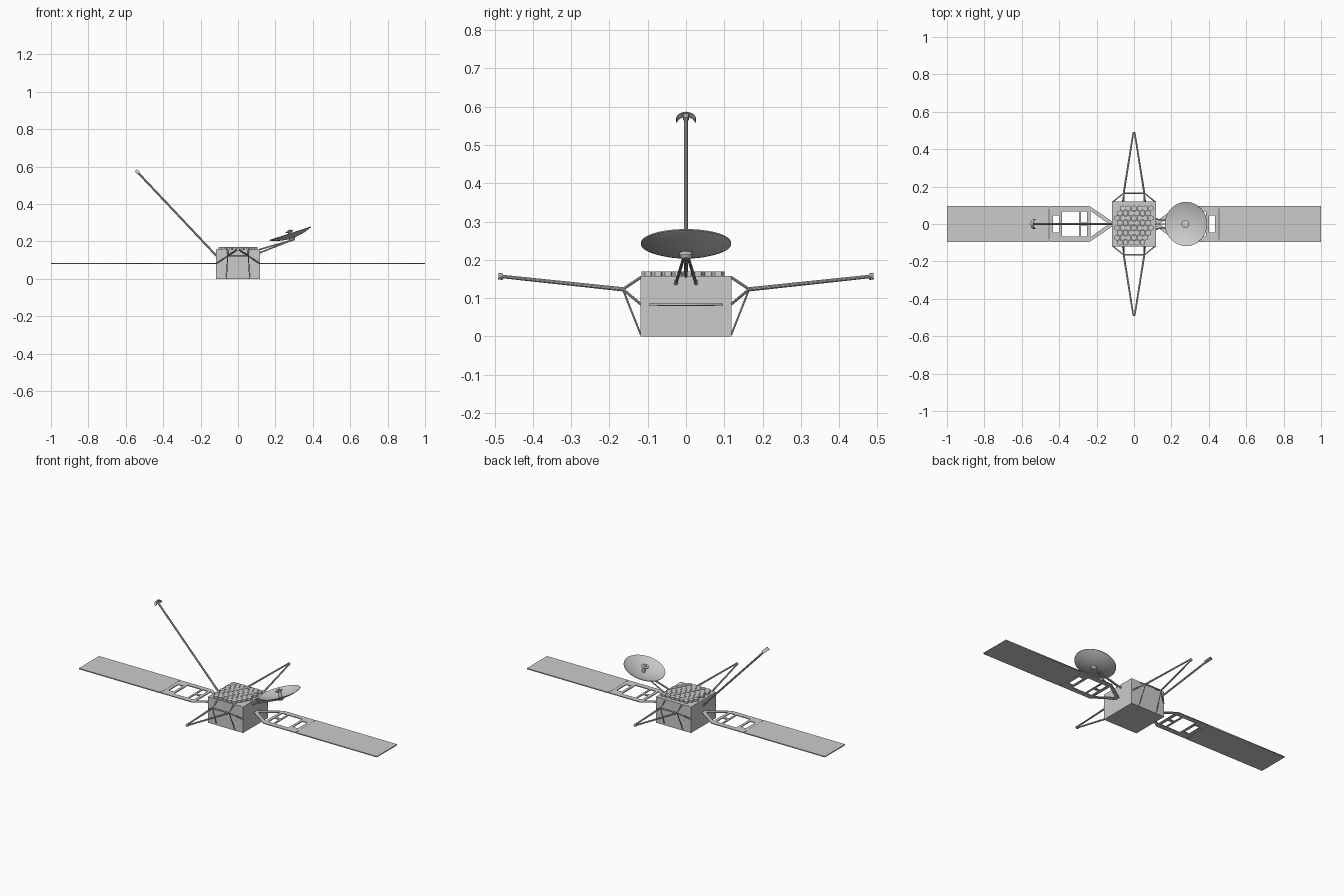
import bpy, bmesh, math
from mathutils import Vector, Matrix

if "Cube" in bpy.data.objects:
    bpy.data.objects.remove(bpy.data.objects["Cube"])


def finish(name, bm, smooth=False):
    bmesh.ops.recalc_face_normals(bm, faces=bm.faces)
    me = bpy.data.meshes.new(name)
    bm.to_mesh(me)
    bm.free()
    ob = bpy.data.objects.new(name, me)
    bpy.context.collection.objects.link(ob)
    if smooth:
        bpy.ops.object.select_all(action='DESELECT')
        ob.select_set(True)
        bpy.context.view_layer.objects.active = ob
        bpy.ops.object.shade_smooth_by_angle(angle=math.radians(35))
    return ob


def add_box(bm, lo, hi):
    lo, hi = Vector(lo), Vector(hi)
    m = Matrix.Translation((lo + hi) / 2) @ Matrix.Diagonal((*(hi - lo), 1))
    bmesh.ops.create_cube(bm, size=1, matrix=m)


def add_rod(bm, a, b, r1, r2=None, sides=10):
    a, b = Vector(a), Vector(b)
    d = b - a
    m = Matrix.Translation((a + b) / 2) @ d.to_track_quat('Z', 'Y').to_matrix().to_4x4()
    bmesh.ops.create_cone(bm, cap_ends=True, segments=sides, radius1=r1,
                          radius2=r1 if r2 is None else r2, depth=d.length, matrix=m)


def lathe(name, profile, matrix, steps=48):
    bm = bmesh.new()
    vs = [bm.verts.new((r, 0, z)) for r, z in profile]
    es = [bm.edges.new(p) for p in zip(vs, vs[1:])]
    bmesh.ops.spin(bm, geom=vs + es, cent=(0, 0, 0), axis=(0, 0, 1),
                   angle=math.tau, steps=steps)
    bmesh.ops.remove_doubles(bm, verts=bm.verts, dist=1e-5)
    bm.transform(matrix)
    return finish(name, bm, True)


def plate(name, outlines, z, half, turn):
    # flat plate with holes from a filled 2D curve
    cu = bpy.data.curves.new(name, 'CURVE')
    cu.dimensions = '2D'
    cu.fill_mode = 'BOTH'
    cu.extrude = half
    for pts in outlines:
        sp = cu.splines.new('POLY')
        sp.points.add(len(pts) - 1)
        for p, (x, y) in zip(sp.points, pts):
            p.co = (x, y, 0, 1)
        sp.use_cyclic_u = True
    ob = bpy.data.objects.new(name, cu)
    bpy.context.collection.objects.link(ob)
    ob.location.z = z
    ob.rotation_euler.z = turn
    bpy.ops.object.select_all(action='DESELECT')
    ob.select_set(True)
    bpy.context.view_layer.objects.active = ob
    bpy.ops.object.convert(target='MESH')


def rect(x0, x1, y0, y1):
    return [(x0, y0), (x1, y0), (x1, y1), (x0, y1)]


# main body
bm = bmesh.new()
add_box(bm, (-0.117, -0.119, 0), (0.117, 0.119, 0.158))
finish('body', bm)

# hexagonal tiles on the roof, two opposite corners left bare
bm = bmesh.new()
for row in range(8):
    y = 0.084 - row * 0.0262
    for col in range(-4, 5):
        x = col * 0.0302 + (0.0151 if row % 2 else 0)
        if abs(x) > 0.104 or x - y > 0.145 or y - x > 0.165:
            continue
        bmesh.ops.create_cone(bm, cap_ends=True, segments=6, radius1=0.0163, radius2=0.0163,
                              depth=0.014, matrix=Matrix.Translation((x, y, 0.163)))
finish('roof_tiles', bm)

# solar wings: cut-out frame, panel and hinge on each side
W, Z = 0.097, 0.083
frame = [[(0.452, -W), (0.452, W), (0.24, W), (0.114, 0.012), (0.114, -0.012), (0.24, -W)],
         rect(0.40, 0.433, -0.045, 0.045),
         rect(0.294, 0.385, -0.067, 0.067),
         rect(0.25, 0.283, 0.008, 0.067), rect(0.25, 0.283, -0.067, -0.008),
         [(0.232, -0.07), (0.232, 0.07), (0.14, 0.004), (0.14, -0.004)]]
for side, turn in (('right', 0), ('left', math.pi)):
    plate(side + '_wing_frame', frame, Z, 0.0025, turn)
    plate(side + '_solar_panel', [rect(0.456, 1.0, -W, W)], Z, 0.003, turn)
    bm = bmesh.new()
    add_rod(bm, (0.454, -0.075, Z), (0.454, 0.075, Z), 0.0035)
    bm.transform(Matrix.Rotation(turn, 4, 'Z'))
    finish(side + '_wing_hinge', bm, True)

# front and back A-shaped booms with their bracing struts
for name, s in (('front', -1), ('back', 1)):
    bm = bmesh.new()
    for k in (-1, 1):
        knee = (k * 0.055, s * 0.165, 0.123)
        add_rod(bm, knee, (k * 0.004, s * 0.486, 0.157), 0.0055, 0.0045)
        add_rod(bm, knee, (k * 0.055, s * 0.117, 0.155), 0.0035)
        add_rod(bm, knee, (k * 0.115, s * 0.117, 0.083), 0.0035)
        add_rod(bm, knee, (k * 0.062, s * 0.118, 0.004), 0.0025)
    add_rod(bm, (-0.057, s * 0.165, 0.123), (0.057, s * 0.165, 0.123), 0.0045)
    add_rod(bm, (0, s * 0.478, 0.156), (0, s * 0.49, 0.157), 0.0085)
    finish(name + '_boom', bm, True)

# long slanted mast with a curved end plate
foot, tip = Vector((-0.112, 0, 0.12)), Vector((-0.543, 0, 0.577))
d = (tip - foot).normalized()
n = Vector((d.z, 0, -d.x))
bm = bmesh.new()
add_rod(bm, foot, tip, 0.0055)
add_rod(bm, tip - d * 0.014, tip, 0.008)
finish('mast', bm, True)

bm = bmesh.new()
rings = []
for i in range(13):
    a = math.radians(-78 + 13 * i)
    ring = []
    for r, w in ((0.027, -0.009), (0.027, 0.009), (0.024, 0.009), (0.024, -0.009)):
        p = tip - d * 0.022 + d * r * math.cos(a) + Vector((0, r * math.sin(a), 0)) + n * w
        ring.append(bm.verts.new(p))
    rings.append(ring)
for a, b in zip(rings, rings[1:]):
    for j in range(4):
        bm.faces.new((a[j], a[(j + 1) % 4], b[(j + 1) % 4], b[j]))
bm.faces.new(rings[0])
bm.faces.new(rings[-1])
finish('mast_end_plate', bm, True)

# tilted dish, feed horn and rear hub (z = 0 is the rim plane)
M = Matrix.Translation((0.278, 0, 0.244)) @ Matrix.Rotation(math.radians(-18), 4, 'Y')
R, D = 0.118, 0.026
radii = [R * i / 10 for i in range(11)]
inner = [(r, D * ((r / R) ** 2 - 1)) for r in radii]
outer = [(r, z - 0.003) for r, z in reversed(inner)]
lathe('dish', inner + outer, M)
lathe('feed_horn', [(0, -D - 0.001), (0.010, -D - 0.001), (0.010, 0.004), (0.021, 0.008),
                    (0.021, 0.013), (0.009, 0.015), (0.009, 0.019), (0, 0.019)], M, 24)
lathe('dish_hub', [(0, -D), (0.017, -D), (0.017, -0.036), (0.011, -0.044), (0, -0.044)], M, 24)

# dish support struts
bm = bmesh.new()
hub = M @ Vector((0, 0, -0.038))
for y, z in ((-0.026, 0.139), (0.026, 0.139), (0, 0.157)):
    add_rod(bm, (0.114, y, z), hub + Vector((0, y * 0.2, 0)), 0.004)
for y in (-0.026, 0.026):
    add_rod(bm, (0.114, y, 0.139), (0.124, y, 0.143), 0.006)
finish('dish_struts', bm, True)
